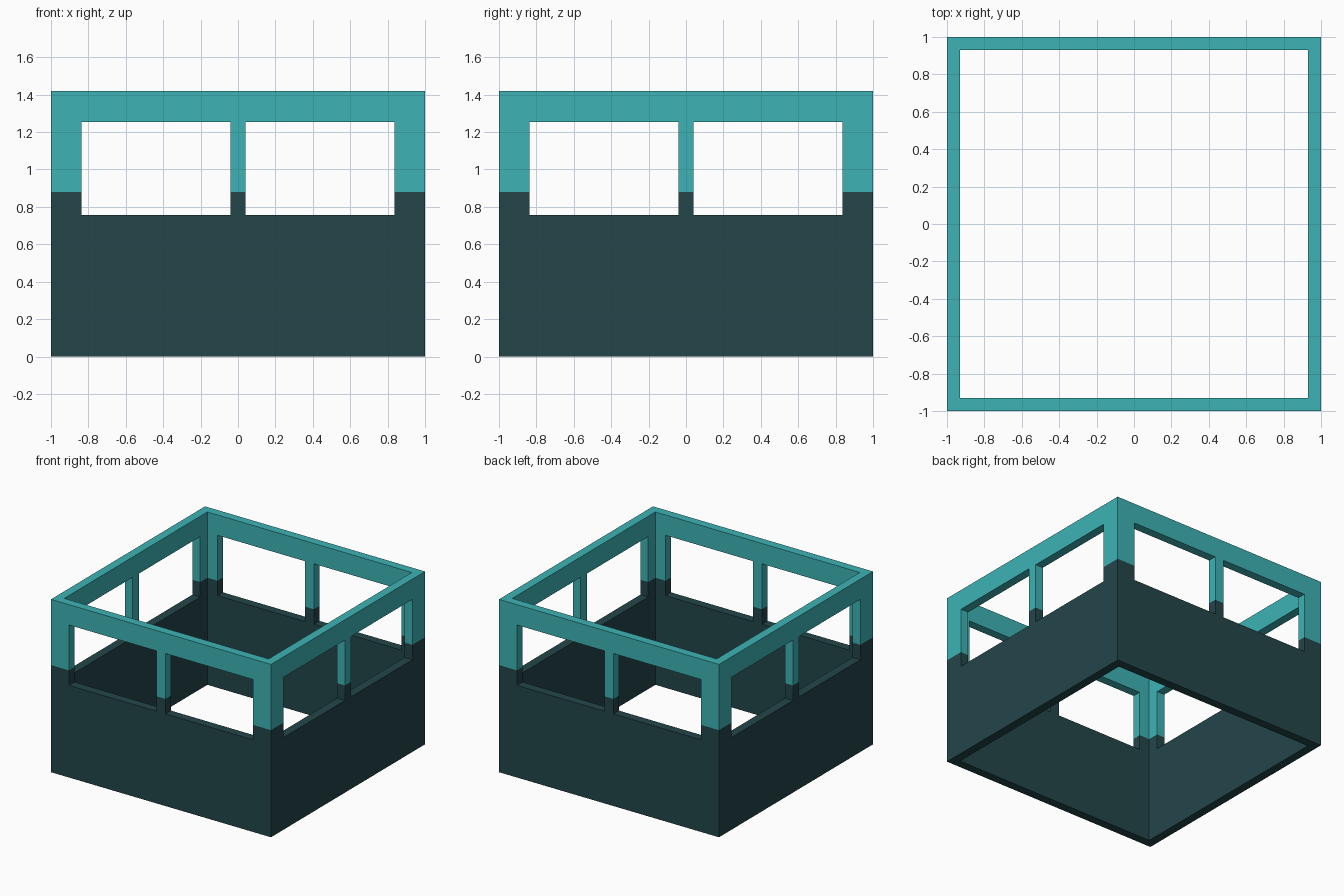
import bpy, bmesh
from mathutils import Vector

if "Cube" in bpy.data.objects:
    bpy.data.objects.remove(bpy.data.objects["Cube"])

HEIGHT, SPLIT, INNER = 1.42, 0.88, 0.929
SILL, LINTEL = 0.757, 1.253
POST, CORNER = 0.04, 0.836


def material(name, color):
    m = bpy.data.materials.new(name)
    m.diffuse_color = (*color, 1)
    m.use_nodes = True
    m.node_tree.nodes["Principled BSDF"].inputs["Base Color"].default_value = m.diffuse_color
    return m


def box(name, lo, hi):
    bm = bmesh.new()
    bmesh.ops.create_cube(bm, size=1)
    lo, hi = Vector(lo), Vector(hi)
    for v in bm.verts:
        v.co = (lo + hi) / 2 + v.co * (hi - lo)
    me = bpy.data.meshes.new(name)
    bm.to_mesh(me)
    bm.free()
    ob = bpy.data.objects.new(name, me)
    bpy.context.collection.objects.link(ob)
    return ob


dark = material("dark_slate", (0.0168, 0.0612, 0.0685))
teal = material("teal", (0.047, 0.451, 0.462))

# Solid block, hollowed out and pierced by window openings
walls = box("windowed_walls", (-1, -1, 0), (1, 1, HEIGHT))
cutters = [box("hollow_cutter", (-INNER, -INNER, -1), (INNER, INNER, 2))]
for a, b in ((-CORNER, -POST), (POST, CORNER)):
    cutters.append(box("window_cutter", (a, -1.2, SILL), (b, 1.2, LINTEL)))
    cutters.append(box("window_cutter", (-1.2, a, SILL), (1.2, b, LINTEL)))
for c in cutters:
    c.hide_render = True
    mod = walls.modifiers.new("cut", 'BOOLEAN')
    mod.operation, mod.solver, mod.object = 'DIFFERENCE', 'EXACT', c

# Bake the cuts and discard the cutters
deps = bpy.context.evaluated_depsgraph_get()
mesh = bpy.data.meshes.new_from_object(walls.evaluated_get(deps))
walls.modifiers.clear()
walls.data = mesh
for c in cutters:
    bpy.data.objects.remove(c)

# Split the posts at the paint line: dark below, teal above
bm = bmesh.new()
bm.from_mesh(mesh)
bmesh.ops.bisect_plane(bm, geom=bm.verts[:] + bm.edges[:] + bm.faces[:],
                       plane_co=(0, 0, SPLIT), plane_no=(0, 0, 1))
for f in bm.faces:
    f.smooth = False
    f.material_index = int(f.calc_center_bounds().z > SPLIT)
bm.to_mesh(mesh)
bm.free()
mesh.materials.clear()
mesh.materials.append(dark)
mesh.materials.append(teal)
# Clearing slots resets indices, so apply the height rule to the final mesh
for p in mesh.polygons:
    zs = [mesh.vertices[i].co.z for i in p.vertices]
    p.material_index = int((min(zs) + max(zs)) / 2 > SPLIT)
